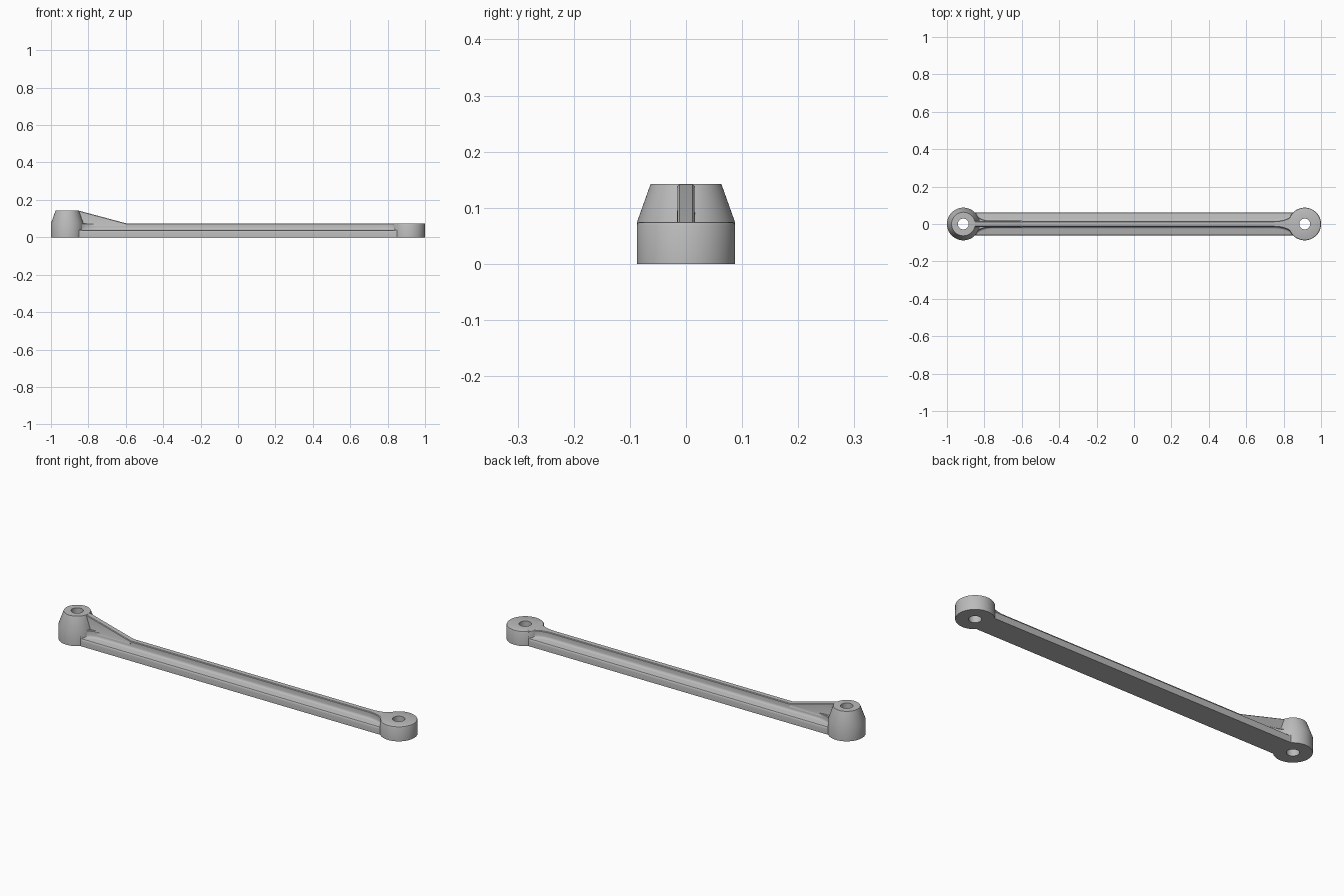
import bpy, bmesh, math

cube = bpy.data.objects.get("Cube")
if cube:
    bpy.data.objects.remove(cube, do_unlink=True)

grey = bpy.data.materials.new("light grey plastic")
grey.use_nodes = True
COLOUR = (0.5, 0.5, 0.5, 1)
grey.diffuse_color = COLOUR
grey.node_tree.nodes["Principled BSDF"].inputs["Base Color"].default_value = COLOUR

BOSS_X, BOSS_R, HOLE_R = 0.9125, 0.0875, 0.029
HALF, RIB, TOP = 0.062, 0.015, 0.075


def finish(name, bm):
    bmesh.ops.recalc_face_normals(bm, faces=bm.faces)
    mesh = bpy.data.meshes.new(name)
    bm.to_mesh(mesh)
    bm.free()
    mesh.materials.append(grey)
    obj = bpy.data.objects.new(name, mesh)
    bpy.context.collection.objects.link(obj)
    bpy.ops.object.select_all(action="DESELECT")
    obj.select_set(True)
    bpy.context.view_layer.objects.active = obj
    bpy.ops.object.shade_smooth_by_angle(angle=math.radians(30))
    return obj


def bridge(bm, a, b):
    n = len(a)
    for i in range(n):
        j = (i + 1) % n
        bm.faces.new((a[i], a[j], b[j], b[i]))


def lathe(name, x, profile, steps=64):
    """Closed (radius, z) profile spun around a vertical axis at x."""
    bm = bmesh.new()
    rings = []
    for k in range(steps):
        a = math.tau * k / steps
        rings.append([bm.verts.new((x + r * math.cos(a), r * math.sin(a), z)) for r, z in profile])
    for k in range(steps):
        bridge(bm, rings[k], rings[(k + 1) % steps])
    return finish(name, bm)


def loft(name, sections):
    """Skin a row of (x, half outline) sections, mirrored across y = 0."""
    bm = bmesh.new()
    rows = []
    for x, half in sections:
        outline = half + [(-y, z) for y, z in reversed(half)]
        rows.append([bm.verts.new((x, y, z)) for y, z in outline])
    for a, b in zip(rows, rows[1:]):
        bridge(bm, a, b)
    bm.faces.new(rows[0])
    bm.faces.new(rows[-1])
    return finish(name, bm)


# End bosses: a plain eye on the left, a tapered tall one on the right
lathe("left_boss", BOSS_X, [
    (HOLE_R, 0), (BOSS_R, 0), (BOSS_R, 0.069), (0.0855, 0.0735), (0.082, TOP), (HOLE_R, TOP)])
lathe("right_boss", -BOSS_X, [
    (HOLE_R, 0), (BOSS_R, 0), (BOSS_R, 0.074), (0.063, 0.1425), (HOLE_R, 0.1425)])


# Arm: flange with filleted centre rib that flares out to meet each boss
def arm_section(x):
    t = min(1, max(0, (abs(x) - 0.75) / 0.1))
    w = RIB + (HALF - RIB) * (1 - math.sqrt(1 - t * t))
    shape = [(0.061, 0.032, 0.014), (0.058, 0.037, 0.013), (0.053, 0.039, 0.012),
             (0, 0.039, 0.011), (0, 0.041, 0.006), (0, 0.045, 0.002), (0, 0.051, 0),
             (0, 0.072, 0), (0, TOP, -0.003)]
    return [(HALF, 0), (HALF, 0.027)] + [(min(HALF, max(c, w + off)), z) for c, z, off in shape]


flare = [0.75 + 0.1 * math.sin(math.pi / 2 * k / 12) for k in range(13)] + [0.87]
stations = [-x for x in reversed(flare)] + flare
loft("arm", [(x, arm_section(x)) for x in stations])


# Gusset: sloping continuation of the rib up the tall boss
def gusset_section(top):
    return [(RIB + 0.004, 0.06), (RIB + 0.001, 0.066), (RIB, top - 0.003), (RIB - 0.003, top)]


loft("gusset", [(-0.865, gusset_section(0.1425)), (-0.848, gusset_section(0.1415)),
                (-0.6, gusset_section(TOP))])
